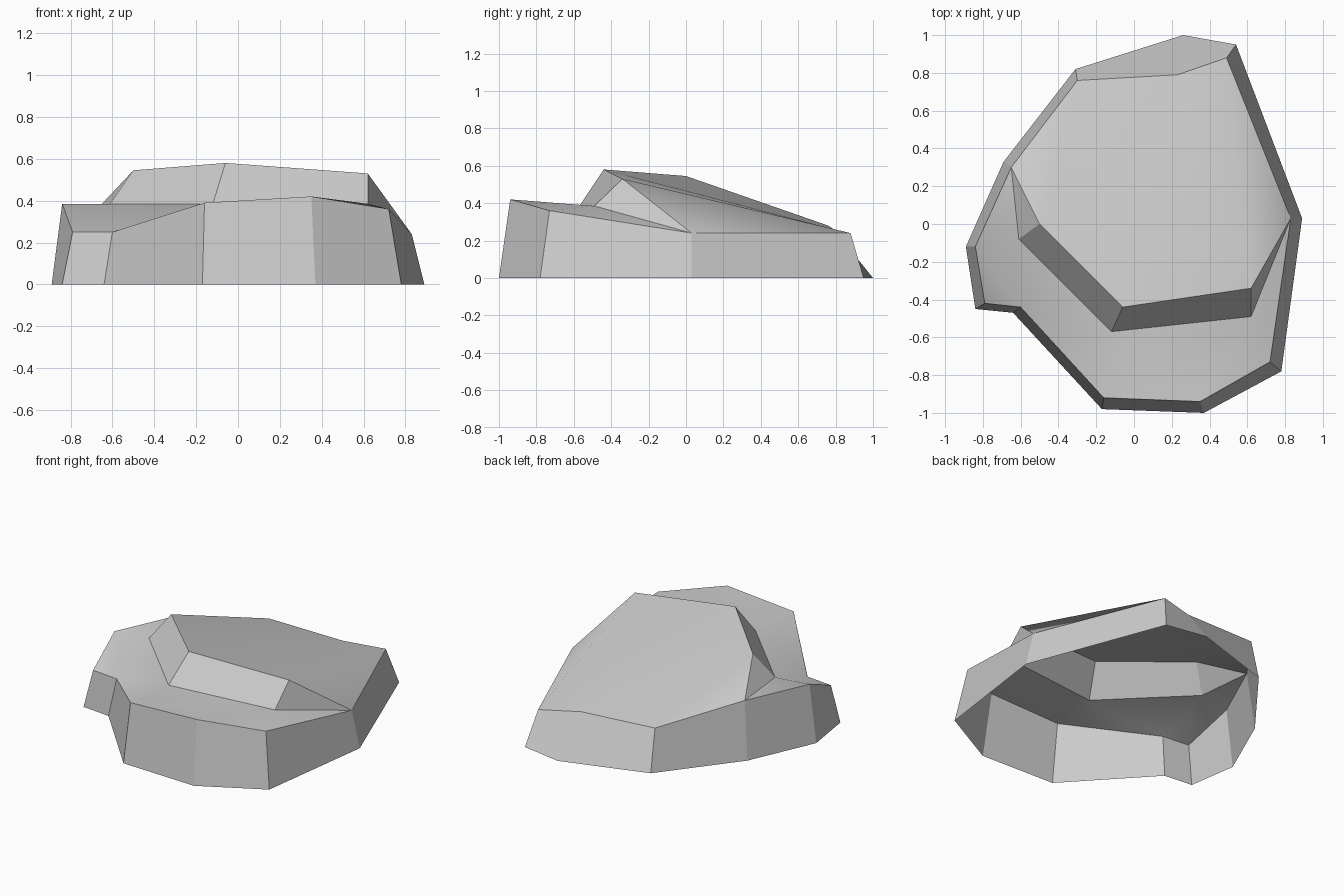
import bpy
import bmesh

default_cube = bpy.data.objects.get("Cube")
if default_cube:
    bpy.data.objects.remove(default_cube, do_unlink=True)

# One stone material
stone = bpy.data.materials.new("grey stone")
stone.use_nodes = True
stone_colour = (0.6, 0.6, 0.6, 1)
stone.diffuse_color = stone_colour
stone.node_tree.nodes["Principled BSDF"].inputs["Base Color"].default_value = stone_colour

# Outlines, counter-clockwise from the left-hand shoulder
ground_outline = [(-.69, .33), (-.89, -.12), (-.84, -.45), (-.64, -.47),
                  (-.17, -.98), (.37, -1), (.78, -.78), (.89, .03),
                  (.54, .95), (.26, 1), (-.31, .82)]
rim_outline = [(-.65, .3, .385), (-.84, -.12, .385), (-.79, -.42, .25),
               (-.6, -.44, .25), (-.16, -.92, .39), (.35, -.94, .42),
               (.72, -.73, .36), (.83, .03, .24), (.49, .88, .24),
               (.23, .79, .26), (-.3, .76, .28)]
cliff_foot = [(-.61, -.08, .385), (-.12, -.57, .385), (.62, -.49, .385)]
cliff_crest = [(-.5, 0, .545), (-.06, -.44, .58), (.62, -.34, .53)]

bm = bmesh.new()
patch = bm.faces.layers.int.new("patch")
ground = [bm.verts.new((x, y, 0)) for x, y in ground_outline]
rim = [bm.verts.new(point) for point in rim_outline]
foot = [bm.verts.new(point) for point in cliff_foot]
crest = [bm.verts.new(point) for point in cliff_crest]
(shoulder, left_corner, notch_left, notch_right, front_left, front_right,
 right_corner, right_end, back_right, back_mid, back_left) = rim
WALL, LEDGE, CLIFF, TOP = range(4)


def add_face(kind, *corners):
    face = bm.faces.new(corners)
    face[patch] = kind
    face.smooth = kind in (LEDGE, TOP)
    return face


# Outer wall, open underneath
for i in range(len(rim)):
    j = (i + 1) % len(rim)
    add_face(WALL, ground[i], ground[j], rim[j], rim[i])

# Ledge around the front
add_face(LEDGE, shoulder, left_corner, foot[0])
add_face(LEDGE, left_corner, notch_left, notch_right, foot[0])
add_face(LEDGE, notch_right, front_left, foot[1], foot[0])
add_face(LEDGE, front_left, front_right, foot[2], foot[1])
add_face(LEDGE, front_right, right_corner, foot[2])
add_face(LEDGE, right_corner, right_end, foot[2])

# Cliff rising from the ledge
add_face(CLIFF, shoulder, foot[0], crest[0])
for i in range(2):
    add_face(CLIFF, foot[i], foot[i + 1], crest[i + 1], crest[i])
add_face(CLIFF, foot[2], right_end, crest[2])

# Top sloping down to the back
add_face(TOP, shoulder, crest[0], back_left)
add_face(TOP, crest[0], crest[1], back_left)
add_face(TOP, crest[1], back_mid, back_left)
add_face(TOP, crest[1], crest[2], back_mid)
add_face(TOP, crest[2], back_right, back_mid)
add_face(TOP, crest[2], right_end, back_right)

# Sharp edges wherever two different surfaces meet
for edge in bm.edges:
    kinds = {face[patch] for face in edge.link_faces}
    edge.smooth = len(kinds) == 1 and kinds <= {LEDGE, TOP}
bm.faces.layers.int.remove(patch)

mesh = bpy.data.meshes.new("rock")
bm.to_mesh(mesh)
bm.free()
mesh.materials.append(stone)
rock = bpy.data.objects.new("rock", mesh)
bpy.context.collection.objects.link(rock)
